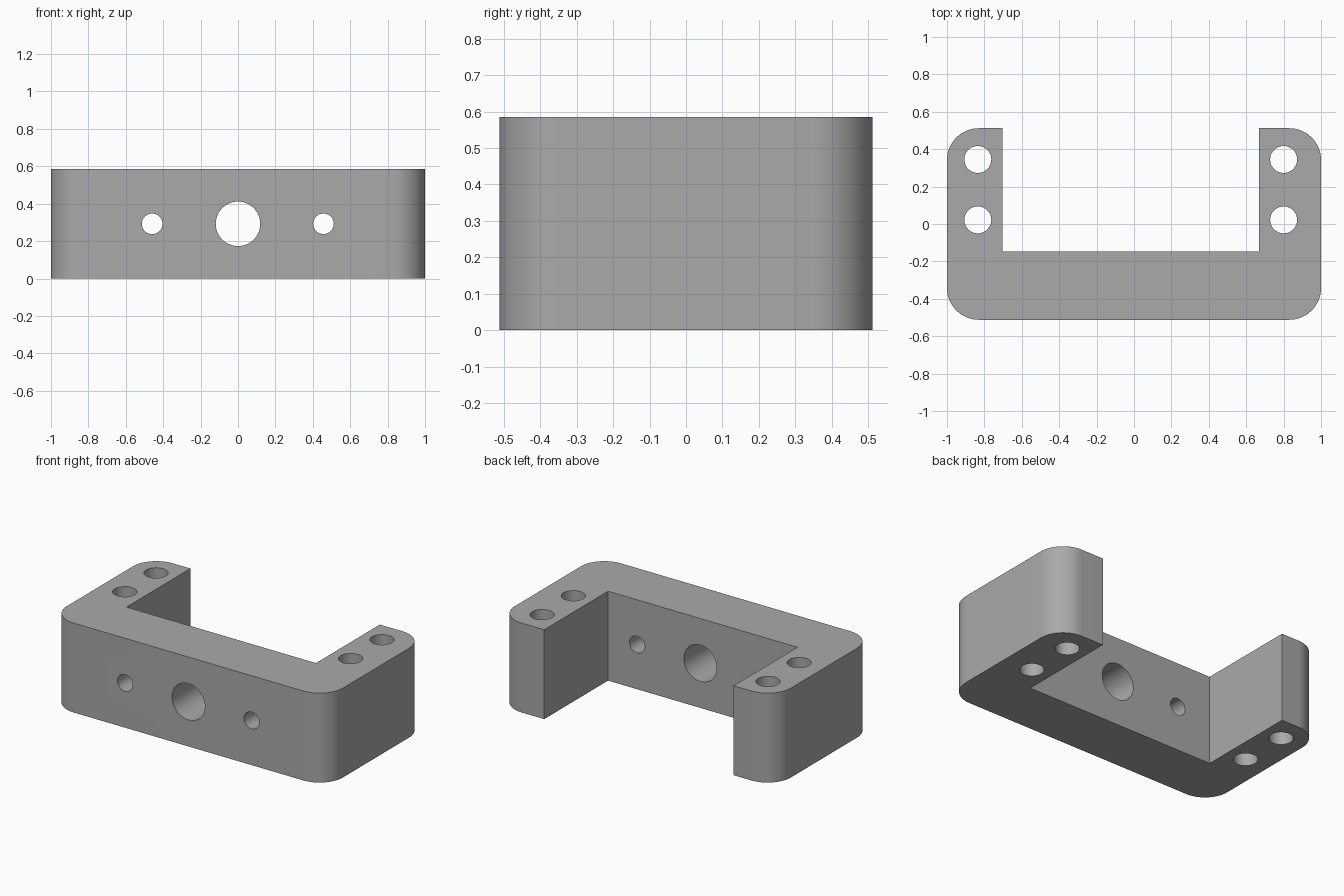
import bpy, bmesh
from math import cos, sin, pi
from mathutils import Matrix

cube = bpy.data.objects.get("Cube")
if cube:
    bpy.data.objects.remove(cube, do_unlink=True)

HALF_X, HALF_Y, HEIGHT = 1.0, 0.512, 0.585
RADIUS, ARC_STEPS = 0.17, 16
INNER_RIGHT, INNER_LEFT, INNER_Y = -0.703, 0.668, -0.148

grey = bpy.data.materials.new("plain grey")
grey.use_nodes = True
grey.diffuse_color = (0.4, 0.4, 0.4, 1)
grey.node_tree.nodes["Principled BSDF"].inputs["Base Color"].default_value = (0.4, 0.4, 0.4, 1)


def make_object(name, bm):
    bmesh.ops.recalc_face_normals(bm, faces=bm.faces)
    mesh = bpy.data.meshes.new(name)
    bm.to_mesh(mesh)
    bm.free()
    mesh.materials.append(grey)
    obj = bpy.data.objects.new(name, mesh)
    bpy.context.collection.objects.link(obj)
    return obj


def corner(sx, sy, start):
    """Quarter-circle outline of one rounded outer corner."""
    cx, cy = sx * (HALF_X - RADIUS), sy * (HALF_Y - RADIUS)
    angles = [start + pi / 2 * i / ARC_STEPS for i in range(ARC_STEPS + 1)]
    return [(cx + RADIUS * cos(a), cy + RADIUS * sin(a)) for a in angles]


# U-shaped bracket: outline extruded upward
outline = corner(-1, -1, pi) + corner(1, -1, -pi / 2) + corner(1, 1, 0)
outline += [(INNER_LEFT, HALF_Y), (INNER_LEFT, INNER_Y),
            (INNER_RIGHT, INNER_Y), (INNER_RIGHT, HALF_Y)]
outline += corner(-1, 1, pi / 2)
bm = bmesh.new()
base = bm.faces.new([bm.verts.new((x, y, 0)) for x, y in outline])
top = bmesh.ops.extrude_face_region(bm, geom=[base])["geom"]
bmesh.ops.translate(bm, vec=(0, 0, HEIGHT),
                    verts=[v for v in top if isinstance(v, bmesh.types.BMVert)])
bracket = make_object("bracket", bm)

# Drill cylinders: vertical through the arms, horizontal through the web
bm = bmesh.new()


def drill(location, radius, turn=0):
    bmesh.ops.create_cone(bm, cap_ends=True, segments=48, radius1=radius, radius2=radius,
                          depth=1.0, matrix=Matrix.Translation(location) @ Matrix.Rotation(turn, 4, "X"))


for x in (-0.835, 0.8):
    for y in (0.022, 0.345):
        drill((x, y, HEIGHT / 2), 0.072)
for x, radius in ((-0.459, 0.055), (0, 0.119), (0.457, 0.055)):
    drill((x, -0.33, HEIGHT / 2), radius, pi / 2)
cutter = make_object("hole_cutter", bm)
cutter.hide_render = True

# Cut the holes, then drop the cutter
cut = bracket.modifiers.new("holes", "BOOLEAN")
cut.operation, cut.solver, cut.object = "DIFFERENCE", "EXACT", cutter
bpy.ops.object.select_all(action="DESELECT")
bracket.select_set(True)
bpy.context.view_layer.objects.active = bracket
bpy.ops.object.modifier_apply(modifier=cut.name)
bpy.data.objects.remove(cutter, do_unlink=True)
bpy.ops.object.shade_smooth_by_angle(angle=pi / 6)
